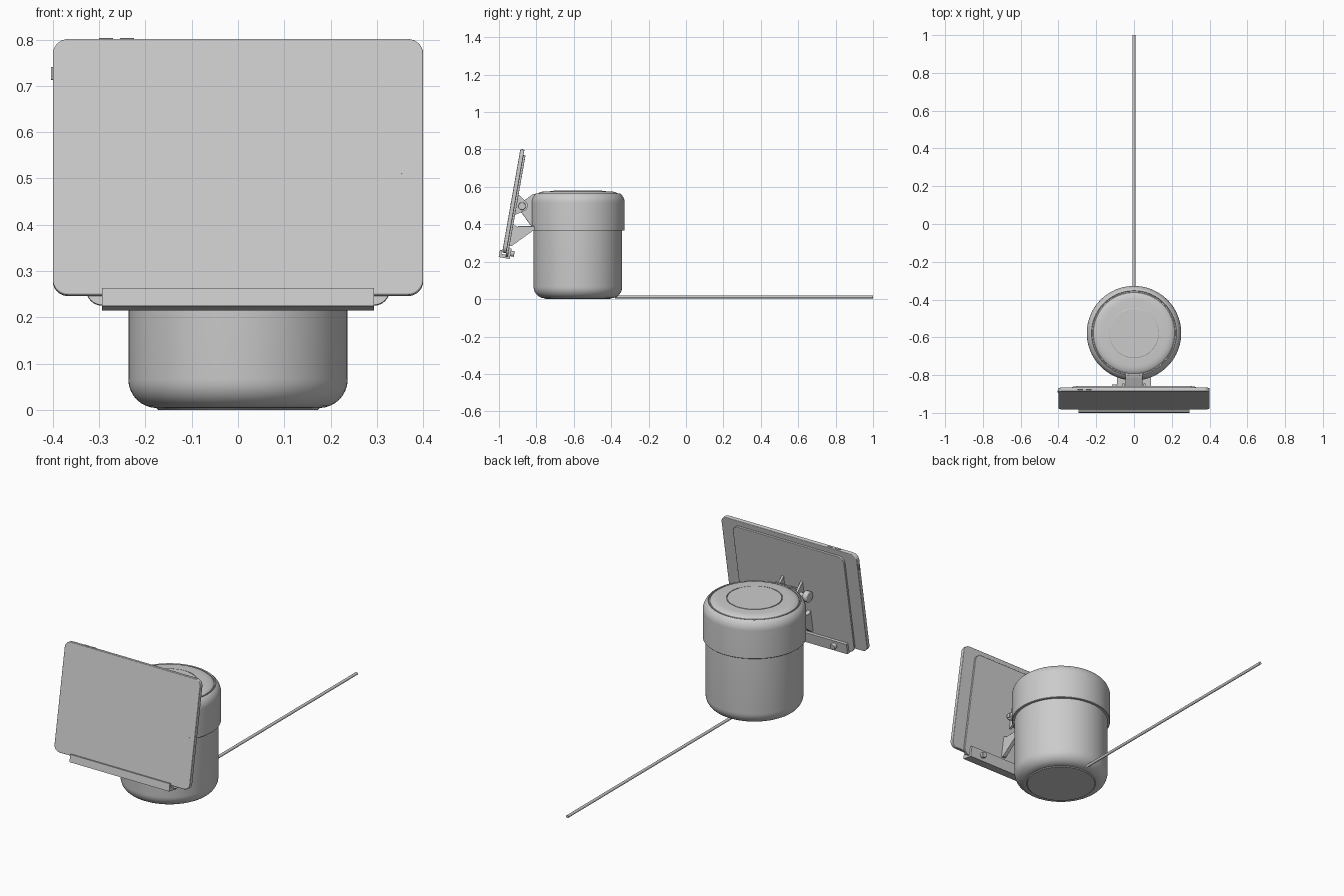
import bpy, bmesh, math
from mathutils import Matrix, Vector

if "Cube" in bpy.data.objects:
    bpy.data.objects.remove(bpy.data.objects["Cube"])

# frame of the tilted tablet: x across, y out of the back, z up along the screen
TILT = Matrix.Translation((0, -0.983, 0.249)) @ Matrix.Rotation(math.radians(-10), 4, 'X')
FLAT = Matrix.Identity(4)
CY = -0.578


def finish(name, bm, mat=FLAT, bevel=0.0, segs=3):
    bmesh.ops.recalc_face_normals(bm, faces=bm.faces)
    me = bpy.data.meshes.new(name)
    bm.to_mesh(me)
    bm.free()
    ob = bpy.data.objects.new(name, me)
    bpy.context.collection.objects.link(ob)
    ob.matrix_world = mat
    bpy.ops.object.select_all(action='DESELECT')
    bpy.context.view_layer.objects.active = ob
    ob.select_set(True)
    bpy.ops.object.shade_smooth_by_angle(angle=math.radians(32))
    if bevel:
        m = ob.modifiers.new("bevel", 'BEVEL')
        m.width, m.segments, m.limit_method = bevel, segs, 'ANGLE'
        m.angle_limit = math.radians(40)
    return ob


def extrude(name, pts, axis_vec, mat=FLAT, bevel=0.0):
    bm = bmesh.new()
    f = bm.faces.new([bm.verts.new(p) for p in pts])
    r = bmesh.ops.extrude_face_region(bm, geom=[f])
    bmesh.ops.translate(bm, vec=axis_vec, verts=[v for v in r['geom'] if isinstance(v, bmesh.types.BMVert)])
    return finish(name, bm, mat, bevel)


def side_profile(name, yz, x0, x1, mat=FLAT, bevel=0.0):
    return extrude(name, [(x0, y, z) for y, z in yz], Vector((x1 - x0, 0, 0)), mat, bevel)


def box(name, x, y, z, mat=FLAT, bevel=0.0):
    return side_profile(name, [(y[0], z[0]), (y[1], z[0]), (y[1], z[1]), (y[0], z[1])], *x, mat, bevel)


def rounded_plate(name, hw, z0, z1, r, y0, y1, bevel):
    pts = []
    for cx, cz, a0 in ((hw - r, z1 - r, 0), (r - hw, z1 - r, 90), (r - hw, z0 + r, 180), (hw - r, z0 + r, 270)):
        for i in range(9):
            a = math.radians(a0 + 90 * i / 8)
            pts.append((cx + r * math.cos(a), y0, cz + r * math.sin(a)))
    return extrude(name, pts, Vector((0, y1 - y0, 0)), TILT, bevel)


def rod(name, centre, r, depth, axis, mat=FLAT, bevel=0.0):
    bm = bmesh.new()
    rot = {'X': Matrix.Rotation(math.pi / 2, 4, 'Y'), 'Y': Matrix.Rotation(math.pi / 2, 4, 'X')}[axis]
    bmesh.ops.create_cone(bm, cap_ends=True, segments=32, radius1=r, radius2=r, depth=depth,
                          matrix=Matrix.Translation(centre) @ rot)
    return finish(name, bm, mat, bevel)


def arc(cr, cz, rr, rz, a0, a1, n=8):
    angs = [math.radians(a0 + (a1 - a0) * i / n) for i in range(n + 1)]
    return [(cr + rr * math.cos(a), cz + rz * math.sin(a)) for a in angs]


def lathe(name, prof, segs=96):
    bm = bmesh.new()
    vs = [bm.verts.new((r, 0, z)) for r, z in prof]
    es = [bm.edges.new(p) for p in zip(vs, vs[1:])]
    bmesh.ops.spin(bm, geom=vs + es, cent=(0, 0, 0), axis=(0, 0, 1), angle=math.tau, steps=segs)
    bmesh.ops.remove_doubles(bm, verts=bm.verts, dist=1e-5)
    return finish(name, bm, Matrix.Translation((0, CY, 0)))


# speaker body, upper shell and top control disc
lathe("speaker_body", [(0, 0.004), (0.175, 0.004)] + arc(0.175, 0.066, 0.062, 0.062, -90, 0)
      + [(0.237, 0.38), (0, 0.38)])
lathe("base_foot", [(0, 0), (0.172, 0), (0.178, 0.006), (0, 0.006)])
lathe("upper_shell", [(0, 0.366), (0.248, 0.366), (0.25, 0.368)] + arc(0.2, 0.515, 0.05, 0.057, 0, 60)
      + [(0.223, 0.557), (0.219, 0.557), (0.218, 0.563)] + arc(0.17, 0.556, 0.048, 0.02, 20, 90, 5)
      + [(0.136, 0.577), (0.136, 0.572), (0, 0.572)])
lathe("top_disc", [(0, 0.57), (0.132, 0.57), (0.132, 0.578), (0.129, 0.58), (0, 0.58)])

# power cable
rod("power_cable", (0, 0.31, 0.012), 0.0075, 1.38, 'Y')

# tablet with buttons and sensor dots
rounded_plate("tablet", 0.4, 0, 0.561, 0.033, 0, 0.022, 0.003)
for i, x in enumerate((-0.285, -0.24)):
    box(f"volume_button_{i}", (x - 0.015, x + 0.015), (0.008, 0.015), (0.555, 0.5645), TILT, 0.001)
box("power_button", (-0.404, -0.39), (0.008, 0.015), (0.473, 0.501), TILT, 0.001)
for i, (x, z) in enumerate(((0.354, 0.267), (0.367, 0.263), (0.381, 0.27))):
    rod(f"sensor_dot_{i}", (x, 0, z), 0.002, 0.001, 'Y', TILT)

# tablet cradle: back plate and lower ledge with front lip
rounded_plate("back_plate", 0.328, -0.019, 0.533, 0.035, 0.022, 0.033, 0.002)
side_profile("ledge", [(-0.014, -0.027), (0.046, -0.027), (0.046, 0.03), (0.033, 0.03), (0.033, -0.008),
                       (-0.003, -0.008), (-0.003, 0.012), (-0.014, 0.012)], -0.294, 0.294, TILT)
for s, side in ((-1, "left"), (1, "right")):
    rod(f"ledge_screw_{side}", (s * 0.22, 0.054, 0.003), 0.015, 0.022, 'Y', TILT, 0.002)

# hinge bracket fixed to the speaker
side_profile("hinge_arm", [(-0.79, 0.565), (-0.82, 0.56), (-0.875, 0.52), (-0.9, 0.515), (-0.905, 0.485),
                           (-0.885, 0.47), (-0.825, 0.385), (-0.79, 0.385)], -0.045, 0.045, bevel=0.004)
box("hinge_shelf", (-0.09, 0.09), (-0.9, -0.79), (0.366, 0.39), bevel=0.003)

# tablet side lugs, struts, knobs
for s, side in ((-1, "left"), (1, "right")):
    a, b = sorted((s * 0.05, s * 0.062))
    side_profile(f"hinge_lug_{side}", [(0.033, 0.21), (0.085, 0.245), (0.094, 0.268), (0.085, 0.285), (0.033, 0.32)],
                 a, b, TILT)
    a, b = sorted((s * 0.07, s * 0.09))
    side_profile(f"strut_{side}", [(-0.945, 0.285), (-0.93, 0.285), (-0.815, 0.368), (-0.815, 0.385),
                                   (-0.9, 0.385), (-0.925, 0.4)], a, b)
rod("hinge_pin", (0, -0.877, 0.497), 0.012, 0.2, 'X')
rod("hinge_knob", (-0.103, -0.877, 0.497), 0.028, 0.028, 'X', bevel=0.004)
rod("hinge_cap", (0.083, -0.877, 0.497), 0.02, 0.018, 'X', bevel=0.003)
